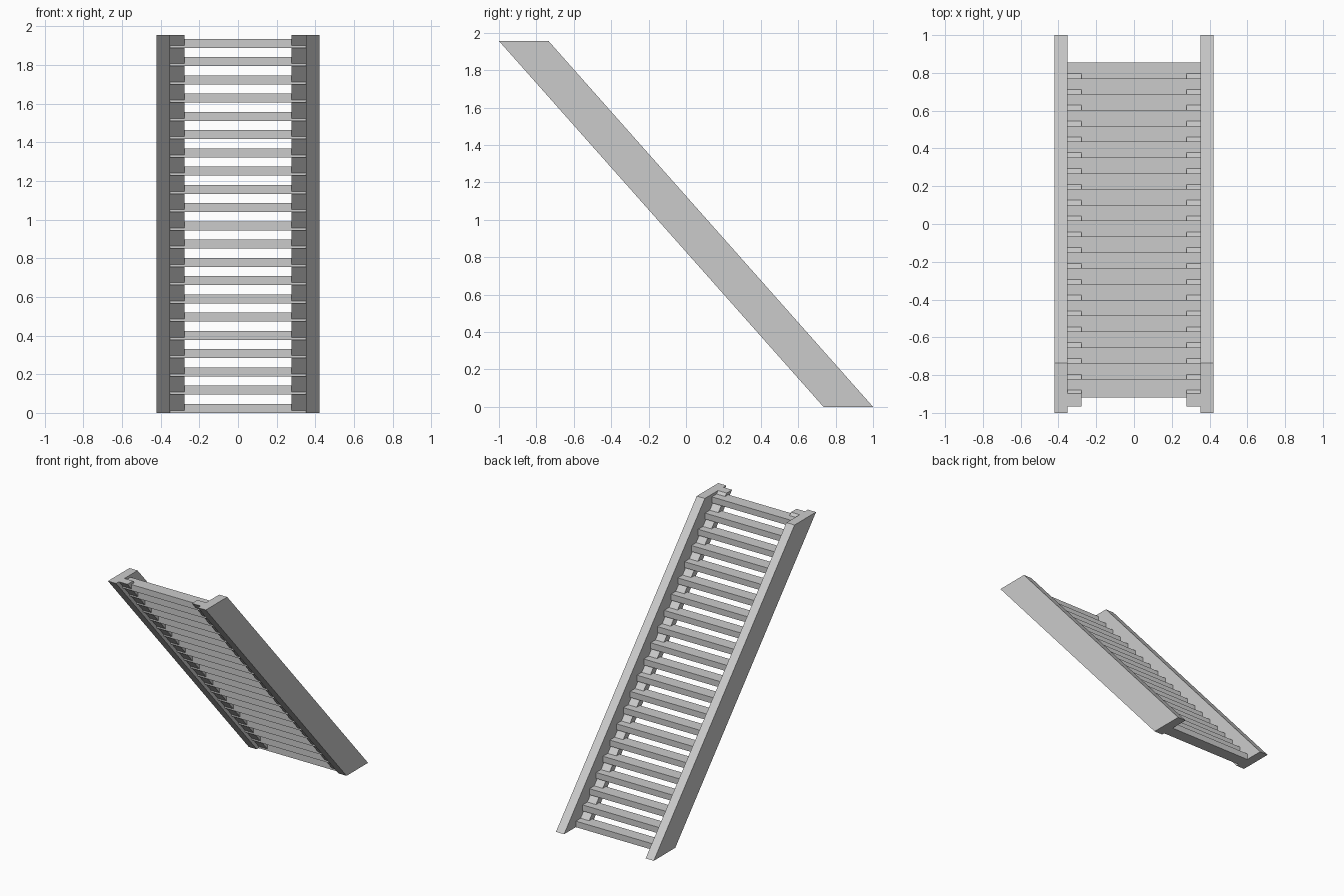
import bpy, bmesh

if "Cube" in bpy.data.objects:
    bpy.data.objects.remove(bpy.data.objects["Cube"])

HEIGHT = 1.956
RUN = 1.735          # horizontal travel of the slope over the full height
STEPS = 21
RISE = 1.889 / (STEPS - 1)
GO = RISE * RUN / HEIGHT


def extrude_profile(name, pts, x0, x1):
    """Extrude a closed (y, z) profile from x0 to x1."""
    bm = bmesh.new()
    face = bm.faces.new([bm.verts.new((x0, y, z)) for y, z in pts])
    ext = bmesh.ops.extrude_face_region(bm, geom=[face])
    verts = [g for g in ext["geom"] if isinstance(g, bmesh.types.BMVert)]
    bmesh.ops.translate(bm, verts=verts, vec=(x1 - x0, 0, 0))
    bmesh.ops.recalc_face_normals(bm, faces=bm.faces)
    mesh = bpy.data.meshes.new(name)
    bm.to_mesh(mesh)
    bm.free()
    obj = bpy.data.objects.new(name, mesh)
    bpy.context.collection.objects.link(obj)
    return obj


def sloped_bar(name, y0, y1, x0, x1):
    """Raked bar cut level at top and bottom; y0..y1 is its span at the top."""
    pts = [(y0, HEIGHT), (y1, HEIGHT), (y1 + RUN, 0), (y0 + RUN, 0)]
    return extrude_profile(name, pts, x0, x1)


# Side stringers and the bearer strips under the treads
for side, s in (("left", -1), ("right", 1)):
    sloped_bar(f"stringer_{side}", -1.0, -0.735, s * 0.352, s * 0.422)
    sloped_bar(f"bearer_{side}", -0.965, -0.897, s * 0.278, s * 0.352)

# Treads, climbing towards the front
for i in range(STEPS):
    back, z = 0.855 - i * GO, i * RISE
    front = back - 0.097
    extrude_profile(f"tread_{i + 1:02d}",
                    [(front, z), (back, z), (back, z + 0.047), (front, z + 0.047)],
                    -0.354, 0.354)
